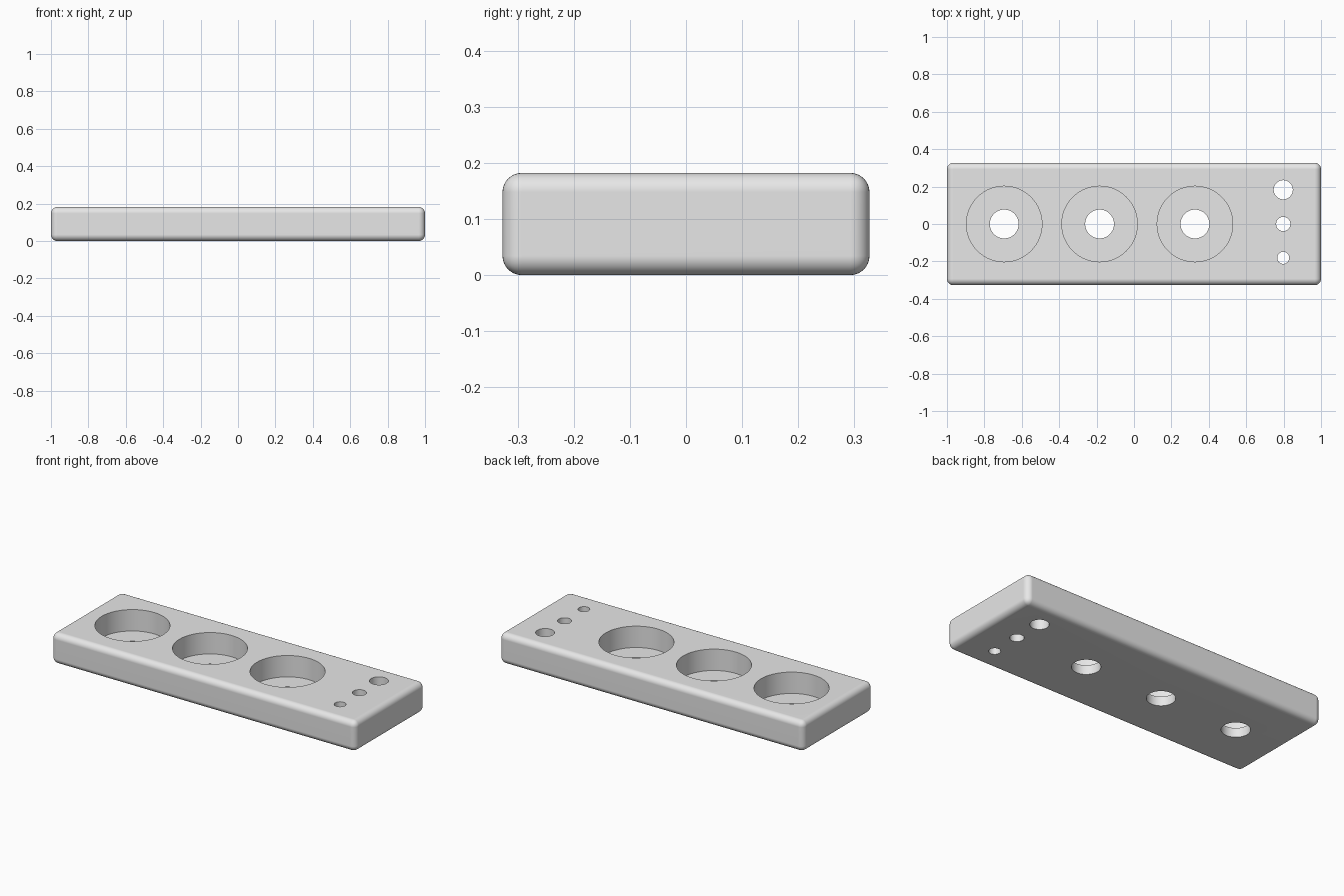
import bpy
import bmesh
import math

cube = bpy.data.objects.get("Cube")
if cube:
    bpy.data.objects.remove(cube, do_unlink=True)

LENGTH, DEPTH, HEIGHT = 2.0, 0.654, 0.182
EDGE_RADIUS = 0.034
POCKET_FLOOR = 0.055

# Material
grey = bpy.data.materials.new("light grey")
grey.use_nodes = True
colour = (0.8, 0.8, 0.8, 1)
grey.diffuse_color = colour
grey.node_tree.nodes["Principled BSDF"].inputs["Base Color"].default_value = colour

# Rounded block
mesh = bpy.data.meshes.new("holder_block")
bm = bmesh.new()
bmesh.ops.create_cube(bm, size=1)
bmesh.ops.scale(bm, vec=(LENGTH, DEPTH, HEIGHT), verts=bm.verts)
bmesh.ops.translate(bm, vec=(0, 0, HEIGHT / 2), verts=bm.verts)
bmesh.ops.bevel(bm, geom=bm.edges[:], offset=EDGE_RADIUS, offset_type='OFFSET',
                segments=8, profile=0.5, affect='EDGES')
bm.to_mesh(mesh)
bm.free()
block = bpy.data.objects.new("holder_block", mesh)
bpy.context.collection.objects.link(block)
mesh.materials.append(grey)


def bore(x, y, radius, bottom):
    """Cut a round hole down from above the block to the given height."""
    top = HEIGHT + 0.1
    bpy.ops.mesh.primitive_cylinder_add(vertices=96, radius=radius, depth=top - bottom,
                                        location=(x, y, (top + bottom) / 2))
    cutter = bpy.context.object
    cutter.name = "bore_cutter"
    cutter.hide_render = True
    cutter.data.materials.append(grey)
    cut = block.modifiers.new("bore", 'BOOLEAN')
    cut.operation = 'DIFFERENCE'
    cut.solver = 'EXACT'
    cut.object = cutter
    bpy.context.view_layer.objects.active = block
    bpy.ops.object.modifier_apply(modifier=cut.name)
    bpy.data.objects.remove(cutter, do_unlink=True)


# Round pockets, each with a through hole in its floor
for i in range(3):
    x = -0.694 + 0.51 * i
    bore(x, 0, 0.202, POCKET_FLOOR)
    bore(x, 0, 0.077, -0.1)

# Row of small through holes, large to small
for y, radius in ((0.183, 0.051), (0, 0.038), (-0.181, 0.032)):
    bore(0.798, y, radius, -0.1)

# Smooth rounded edges, crisp hole rims
bpy.ops.object.select_all(action='DESELECT')
block.select_set(True)
bpy.context.view_layer.objects.active = block
bpy.ops.object.shade_smooth_by_angle(angle=math.radians(30))
weighted = block.modifiers.new("flat_face_normals", 'WEIGHTED_NORMAL')
weighted.keep_sharp = True
